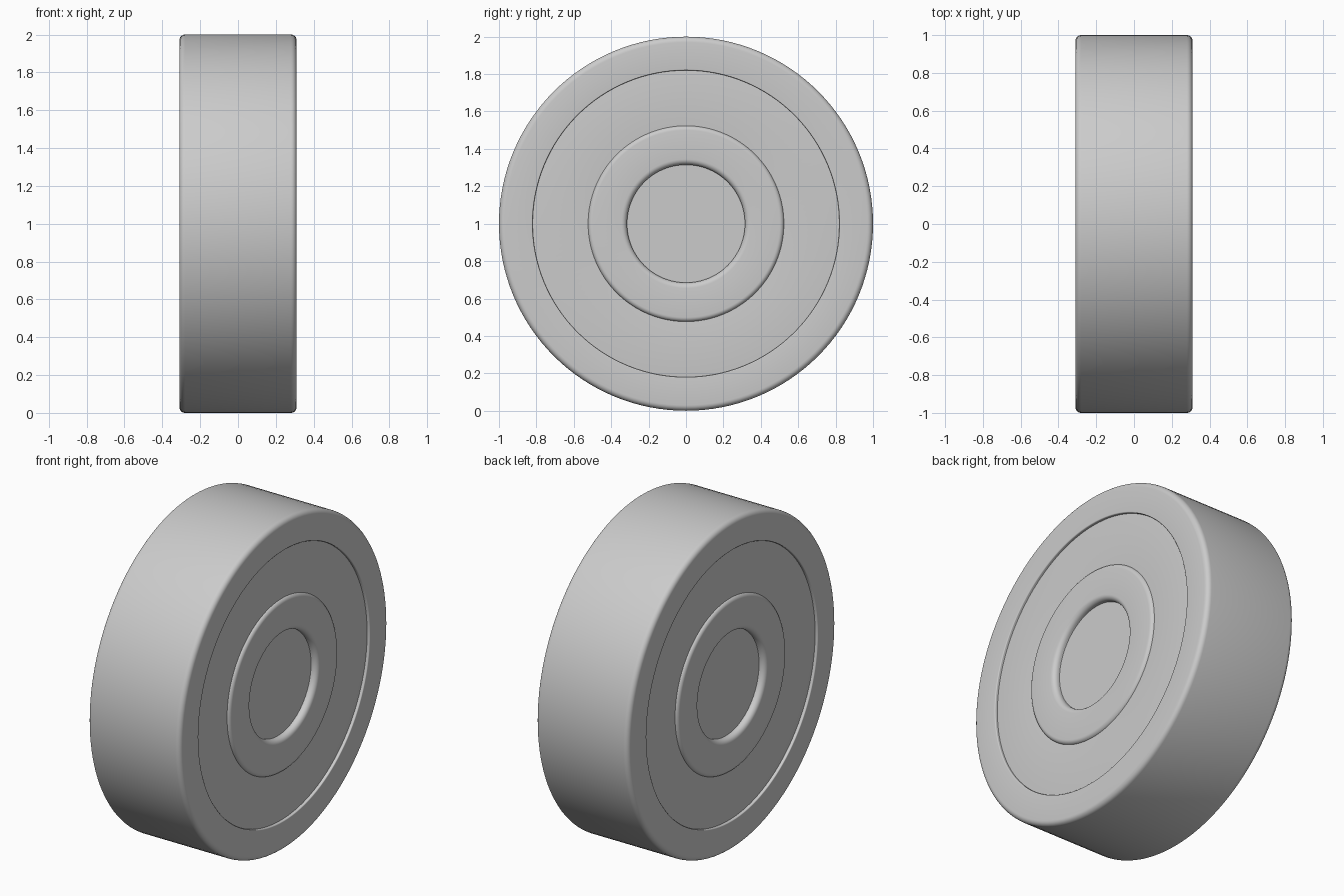
import bpy, bmesh, math
from mathutils import Matrix, Vector

cube = bpy.data.objects.get("Cube")
if cube:
    bpy.data.objects.remove(cube, do_unlink=True)

SEGMENTS = 128

steel = bpy.data.materials.new("grey steel")
steel.use_nodes = True
colour = (0.6, 0.6, 0.6, 1)
steel.diffuse_color = colour
steel.node_tree.nodes["Principled BSDF"].inputs["Base Color"].default_value = colour


def rounded_section(r_in, r_out, half, fillet_in, fillet_out, steps=6):
    """Ring cross-section (x along the axle, z as radius) with filleted corners."""
    points = []
    corners = [(1, 1, 0), (-1, 1, 90), (-1, -1, 180), (1, -1, 270)]
    for side, radial, start in corners:
        f = fillet_out if radial > 0 else fillet_in
        cx = side * (half - f)
        cr = r_out - f if radial > 0 else r_in + f
        for i in range(steps + 1):
            a = math.radians(start + 90 * i / steps)
            points.append(Vector((cx + f * math.cos(a), 0, cr + f * math.sin(a))))
    return points


def finish(name, bm):
    bmesh.ops.recalc_face_normals(bm, faces=bm.faces)
    mesh = bpy.data.meshes.new(name)
    bm.to_mesh(mesh)
    bm.free()
    mesh.materials.append(steel)
    obj = bpy.data.objects.new(name, mesh)
    bpy.context.collection.objects.link(obj)
    obj.location.z = 1
    bpy.ops.object.select_all(action='DESELECT')
    obj.select_set(True)
    bpy.context.view_layer.objects.active = obj
    bpy.ops.object.shade_smooth_by_angle(angle=math.radians(30))
    return obj


def ring(name, *section):
    bm = bmesh.new()
    verts = [bm.verts.new(p) for p in rounded_section(*section)]
    edges = [bm.edges.new((v, verts[i - 1])) for i, v in enumerate(verts)]
    bmesh.ops.spin(bm, geom=verts + edges, cent=(0, 0, 0), axis=(1, 0, 0),
                   angle=math.tau, steps=SEGMENTS, use_duplicate=False)
    bmesh.ops.remove_doubles(bm, verts=bm.verts, dist=0.0005)
    return finish(name, bm)


# Races: the inner one stands proud of the seal with softer edges
ring("outer_ring", 0.82, 1.0, 0.31, 0.006, 0.03)
ring("inner_ring", 0.315, 0.525, 0.31, 0.03, 0.025)

# Recessed shield between the races, seen on both sides
ring("seal", 0.515, 0.822, 0.293, 0.003, 0.003)

# Plug closing the bore
bm = bmesh.new()
bmesh.ops.create_cone(bm, cap_ends=True, segments=SEGMENTS, radius1=0.32,
                      radius2=0.32, depth=0.54,
                      matrix=Matrix.Rotation(math.pi / 2, 4, 'Y'))
finish("centre_plug", bm)
